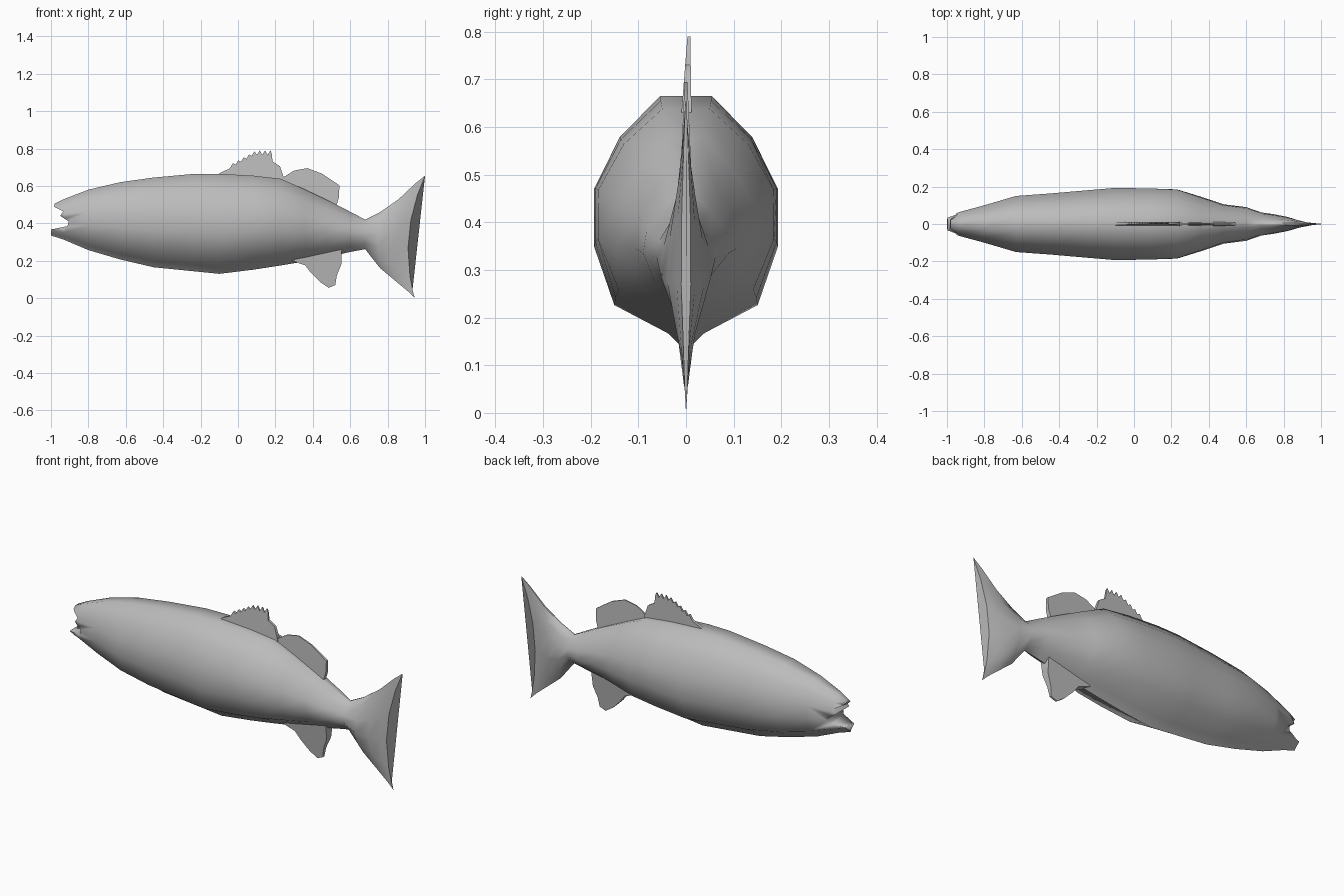
import bpy, bmesh
from math import radians

cube = bpy.data.objects.get("Cube")
if cube:
    bpy.data.objects.remove(cube)

# One plain grey for the whole fish
grey = bpy.data.materials.new("plain grey")
grey.use_nodes = True
COLOUR = (0.5, 0.5, 0.5, 1)
grey.diffuse_color = COLOUR
grey.node_tree.nodes["Principled BSDF"].inputs["Base Color"].default_value = COLOUR


def finish(bm, name, angle=60):
    """Turn a bmesh into a smooth shaded object."""
    bmesh.ops.recalc_face_normals(bm, faces=bm.faces)
    mesh = bpy.data.meshes.new(name)
    bm.to_mesh(mesh)
    bm.free()
    mesh.materials.append(grey)
    obj = bpy.data.objects.new(name, mesh)
    bpy.context.collection.objects.link(obj)
    bpy.ops.object.select_all(action="DESELECT")
    obj.select_set(True)
    bpy.context.view_layer.objects.active = obj
    bpy.ops.object.shade_smooth_by_angle(angle=radians(angle))
    return obj


# Half cross-sections, keel to back: (width share, height share)
BODY_SECTION = [(0, 0), (.2, .07), (.78, .18), (1, .41), (1, .635), (.72, .84), (.28, 1)]
TAIL_SECTION = [(0, 0), (.25, .07), (.5, .18), (1, .41), (.9, .635), (.5, .84), (.12, 1)]


def ring(bm, x_low, x_mid, x_high, low, high, width, tail):
    """One cross-section, bowed along x and blended from body to tail shape."""
    half = []
    for (ub, v), (ut, _) in zip(BODY_SECTION, TAIL_SECTION):
        u = ub + (ut - ub) * tail
        straight = x_low + (x_high - x_low) * v
        bow = (x_mid - (x_low + x_high) / 2) * 4 * v * (1 - v)
        half.append((u * width, straight + bow, low + (high - low) * v))
    right = [bm.verts.new((x, -y, z)) for y, x, z in half]
    left = [bm.verts.new((x, y, z)) for y, x, z in reversed(half[1:])]
    return right + left


def loft(bm, rings):
    for a, b in zip(rings, rings[1:]):
        n = len(a)
        for i in range(n):
            j = (i + 1) % n
            bm.faces.new((a[i], a[j], b[j], b[i]))
    bm.faces.new(rings[0])
    bm.faces.new(rings[-1])


# Body stations: x, belly z, back z, half width
STATIONS = [
    (-.93, .312, .53, .065), (-.8, .257, .58, .1), (-.63, .207, .62, .15),
    (-.45, .165, .645, .163), (-.23, .143, .665, .182), (-.1, .13, .665, .193),
    (.08, .152, .655, .19), (.23, .175, .638, .185), (.36, .197, .58, .145),
    (.48, .22, .523, .105), (.6, .247, .462, .09),
]
# Tail stations: x at low, middle, high edge, then low z, high z, half width
TAIL = [
    (.68, .68, .68, .262, .42, .062), (.76, .75, .76, .16, .46, .052),
    (.85, .82, .86, .085, .53, .038), (.91, .88, .95, .035, .615, .02),
    (.945, .912, 1, 0, .655, .01),
]

# Body and tail in one skin
bm = bmesh.new()
rings = [ring(bm, -1, -.993, -.98, .335, .505, .042, 0)]
for x, low, high, width in STATIONS:
    rings.append(ring(bm, x, x, x, low, high, width, max(0, (x - .2) / .5)))
for spec in TAIL:
    rings.append(ring(bm, *spec, 1))
loft(bm, rings)
body = finish(bm, "body_and_tail")


def plate(name, outline, base_z, thick, thin, lean=0):
    """Flat outline in xz, thick at base_z and tapering to its far edge."""
    reach = max(abs(z - base_z) for _, z in outline)
    bm = bmesh.new()
    sides = []
    for sign in (-1, 1):
        verts = []
        for x, z in outline:
            t = abs(z - base_z) / reach
            y = sign * (thick + (thin - thick) * t) + lean * t
            verts.append(bm.verts.new((x, y, z)))
        bm.faces.new(verts)
        sides.append(verts)
    a, b = sides
    for i in range(len(a)):
        bm.faces.new((a[i - 1], a[i], b[i], b[i - 1]))
    return finish(bm, name, 40)


# Open mouth, cut from the snout
mouth = [(-1.05, .487), (-.98, .487), (-.935, .465), (-.95, .44), (-.905, .41),
         (-.912, .385), (-.985, .37), (-1.05, .37)]
cutter = plate("mouth_cutter", mouth, 0, .2, .2)
cutter.hide_render = True
cut = body.modifiers.new("mouth", "BOOLEAN")
cut.operation = "DIFFERENCE"
cut.solver = "EXACT"
cut.object = cutter
bpy.ops.object.select_all(action="DESELECT")
bpy.context.view_layer.objects.active = body
bpy.ops.object.modifier_apply(modifier="mouth")
bpy.data.objects.remove(cutter)

# Spiny front dorsal fin: saw-toothed crest
crest = [(-.12, .655), (-.08, .678), (-.05, .69)]
SPINES = 8
for i in range(SPINES):
    t = i / (SPINES - 1)
    x = -.035 + .2 * t
    tip = .722 + .068 * min(1, 1.6 * t)
    crest += [(x - .006, tip - .024), (x + .008, tip)]
crest += [(.18, .775), (.185, .73), (.225, .705), (.245, .645), (.25, .6), (0, .62)]
plate("front_dorsal_fin", crest, .6, .012, .003, .006)

# Soft rear dorsal fin
rear = [(.24, .645), (.3, .682), (.37, .695), (.45, .665), (.5, .632), (.542, .603),
        (.54, .54), (.525, .49), (.4, .53), (.26, .6)]
plate("rear_dorsal_fin", rear, .49, .012, .003)

# Anal fin
anal = [(.29, .2), (.36, .175), (.39, .135), (.44, .085), (.485, .055), (.52, .07),
        (.528, .12), (.552, .18), (.555, .26), (.4, .25)]
plate("anal_fin", anal, .26, .03, .004)
